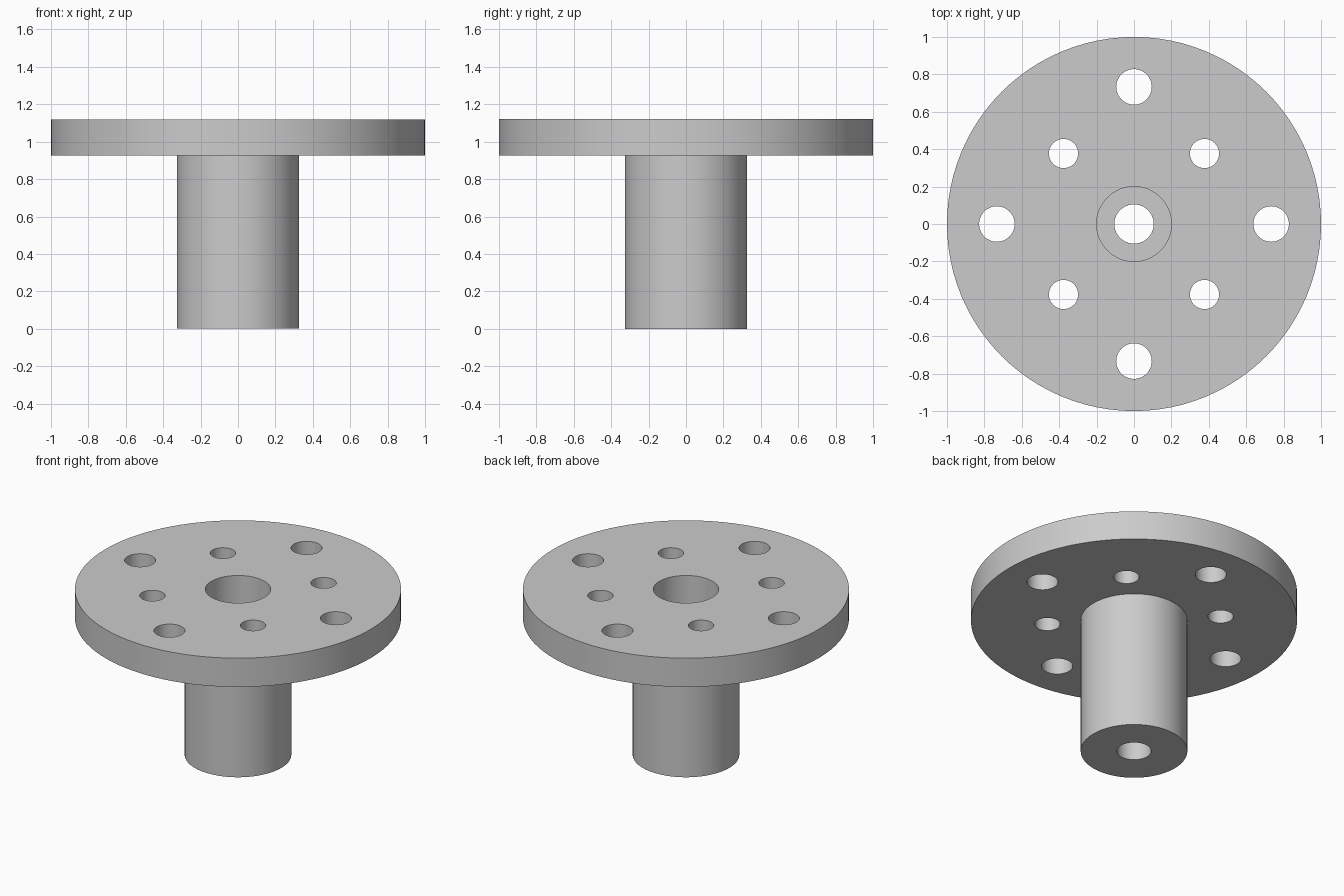
import bpy
import bmesh
from math import cos, sin, tau, radians

cube = bpy.data.objects.get("Cube")
if cube:
    bpy.data.objects.remove(cube, do_unlink=True)

FLANGE_TOP, FLANGE_BOTTOM = 1.12, 0.925
SEGMENTS = 96

grey = bpy.data.materials.new("plain grey")
grey.use_nodes = True
colour = (0.6, 0.6, 0.6, 1)
grey.diffuse_color = colour
grey.node_tree.nodes["Principled BSDF"].inputs["Base Color"].default_value = colour


def add_object(name, bm):
    bmesh.ops.recalc_face_normals(bm, faces=bm.faces)
    mesh = bpy.data.meshes.new(name)
    bm.to_mesh(mesh)
    bm.free()
    obj = bpy.data.objects.new(name, mesh)
    mesh.materials.append(grey)
    bpy.context.collection.objects.link(obj)
    return obj


def lathe(name, profile):
    """Turn a closed (radius, height) profile around the z axis."""
    bm = bmesh.new()
    rings = []
    for i in range(SEGMENTS):
        a = tau * i / SEGMENTS
        rings.append([bm.verts.new((r * cos(a), r * sin(a), z)) for r, z in profile])
    for i, ring in enumerate(rings):
        nxt = rings[(i + 1) % SEGMENTS]
        for j in range(len(profile)):
            k = (j + 1) % len(profile)
            bm.faces.new((ring[j], nxt[j], nxt[k], ring[k]))
    return add_object(name, bm)


# Hub and flange, with a stepped bore through the middle
flanged_hub = lathe("flanged_hub", [
    (0.105, 0), (0.327, 0),
    (0.327, FLANGE_BOTTOM), (1, FLANGE_BOTTOM),
    (1, FLANGE_TOP), (0.2, FLANGE_TOP),
    (0.2, 0.5), (0.105, 0.5),
])

# Two rings of four through holes: (ring radius, hole radius, start angle)
bm = bmesh.new()
for ring_radius, hole_radius, start in ((0.733, 0.095, 0), (0.533, 0.078, tau / 8)):
    for i in range(4):
        a = start + i * tau / 4
        made = bmesh.ops.create_cone(bm, cap_ends=True, segments=48, depth=0.4,
                                     radius1=hole_radius, radius2=hole_radius)
        bmesh.ops.translate(bm, verts=made["verts"],
                            vec=(ring_radius * cos(a), ring_radius * sin(a), 1.02))
hole_cutter = add_object("hole_cutter", bm)
hole_cutter.hide_render = True

cut = flanged_hub.modifiers.new("holes", 'BOOLEAN')
cut.operation = 'DIFFERENCE'
cut.solver = 'EXACT'
cut.object = hole_cutter

bpy.ops.object.select_all(action='DESELECT')
flanged_hub.select_set(True)
bpy.context.view_layer.objects.active = flanged_hub
bpy.ops.object.modifier_apply(modifier=cut.name)
bpy.data.objects.remove(hole_cutter, do_unlink=True)

# Round walls smooth, rims crisp
bpy.ops.object.shade_smooth_by_angle(angle=radians(30))
